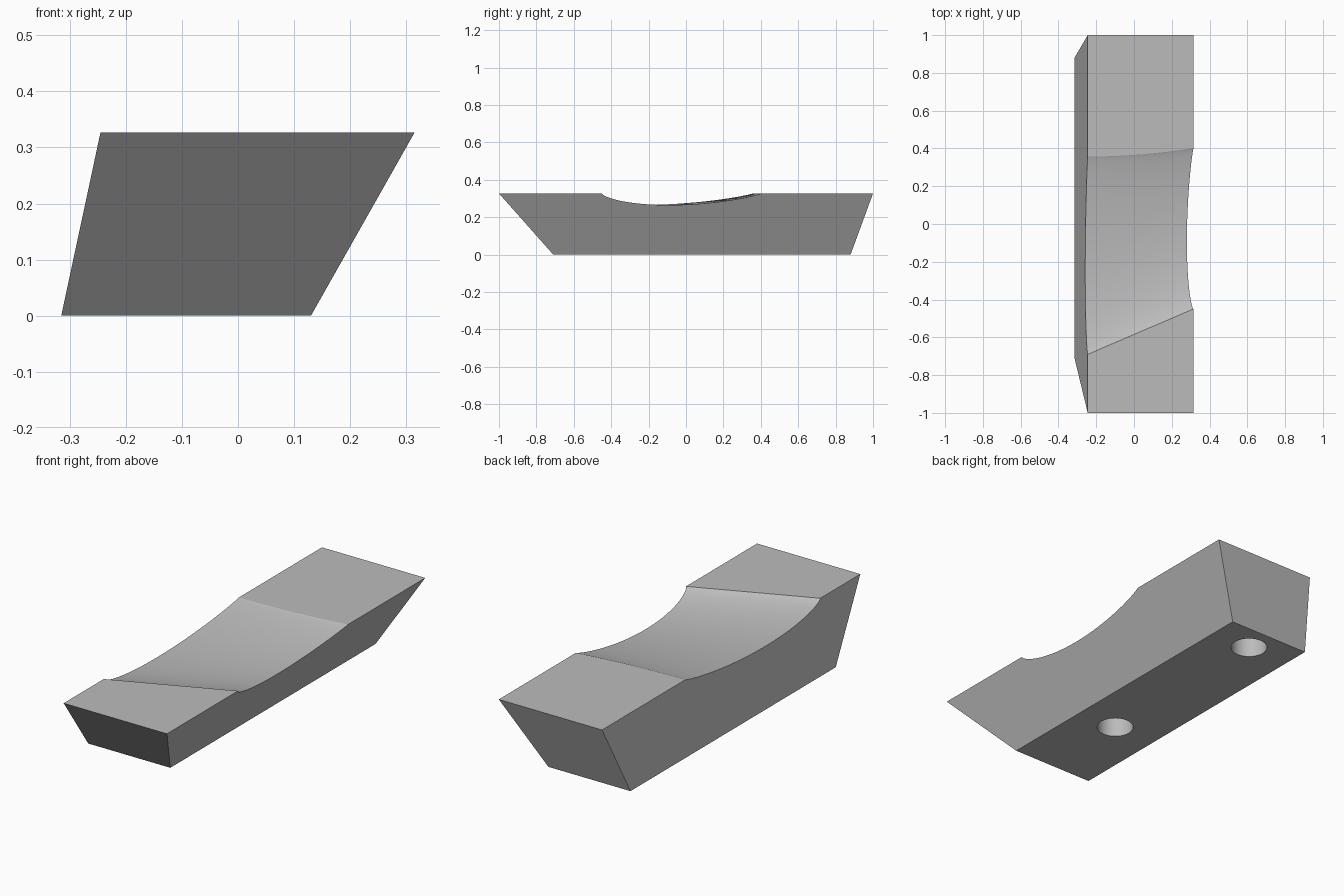
import bpy, bmesh, math

if "Cube" in bpy.data.objects:
    bpy.data.objects.remove(bpy.data.objects["Cube"], do_unlink=True)

H = 0.327          # block height
DEPTH = 0.062      # scoop depth
ROWS, STEPS = 12, 48

mat = bpy.data.materials.new("plain grey")
mat.use_nodes = True
grey = (0.5, 0.5, 0.5, 1)
mat.diffuse_color = grey
mat.node_tree.nodes["Principled BSDF"].inputs["Base Color"].default_value = grey


def top_point(u, t):
    """Point of the upper surface; t is None at neither end, -1 and 2 are the block ends."""
    if t < 0 or t > 1:
        y, z = (-1 if t < 0 else 1), H
    else:
        start, end = -0.69 + 0.24 * u, 0.357 + 0.045 * u * u
        y = start + (end - start) * t
        s = t ** 0.8
        z = H - DEPTH * max(0, 4 * s * (1 - s)) ** 0.85
    left, right = -0.315 + 0.07 * z / H, 0.13 + 0.185 * z / H
    return (left + (right - left) * u, y, z)


# Slanted block with the scooped saddle in its top
bm = bmesh.new()
stations = [-1] + [0.5 - 0.5 * math.cos(math.pi * i / STEPS) for i in range(STEPS + 1)] + [2]
grid = [[bm.verts.new(top_point(i / ROWS, t)) for i in range(ROWS + 1)] for t in stations]
for a, b in zip(grid, grid[1:]):
    for i in range(ROWS):
        bm.faces.new((a[i], a[i + 1], b[i + 1], b[i]))

# Bottom corners, flat sides, ends and underside
fl, fr, br, bl = [bm.verts.new((x, y, 0)) for x, y in
                  ((-0.315, -0.71), (0.13, -0.71), (0.13, 0.88), (-0.315, 0.88))]
bm.faces.new([fl, fr] + grid[0][::-1])
bm.faces.new([br, bl] + grid[-1])
bm.faces.new([fr, br] + [row[-1] for row in reversed(grid)])
bm.faces.new([bl, fl] + [row[0] for row in grid])
bm.faces.new((fl, bl, br, fr))
bmesh.ops.recalc_face_normals(bm, faces=bm.faces)
mesh = bpy.data.meshes.new("saddle_block")
bm.to_mesh(mesh)
bm.free()
block = bpy.data.objects.new("saddle_block", mesh)
bpy.context.collection.objects.link(block)
mesh.materials.append(mat)

# Two blind round holes in the underside
for y in (-0.24, 0.743):
    bpy.ops.mesh.primitive_cylinder_add(vertices=48, radius=0.085, depth=0.32, location=(-0.085, y, 0))
    cutter = bpy.context.object
    cutter.name = "hole_cutter"
    cutter.hide_render = True
    cutter.data.materials.append(mat)
    bpy.ops.object.select_all(action='DESELECT')
    block.select_set(True)
    bpy.context.view_layer.objects.active = block
    mod = block.modifiers.new("hole", 'BOOLEAN')
    mod.operation = 'DIFFERENCE'
    mod.solver = 'EXACT'
    mod.object = cutter
    bpy.ops.object.modifier_apply(modifier=mod.name)
    bpy.data.objects.remove(cutter, do_unlink=True)

bpy.ops.object.shade_smooth_by_angle(angle=math.radians(12))
